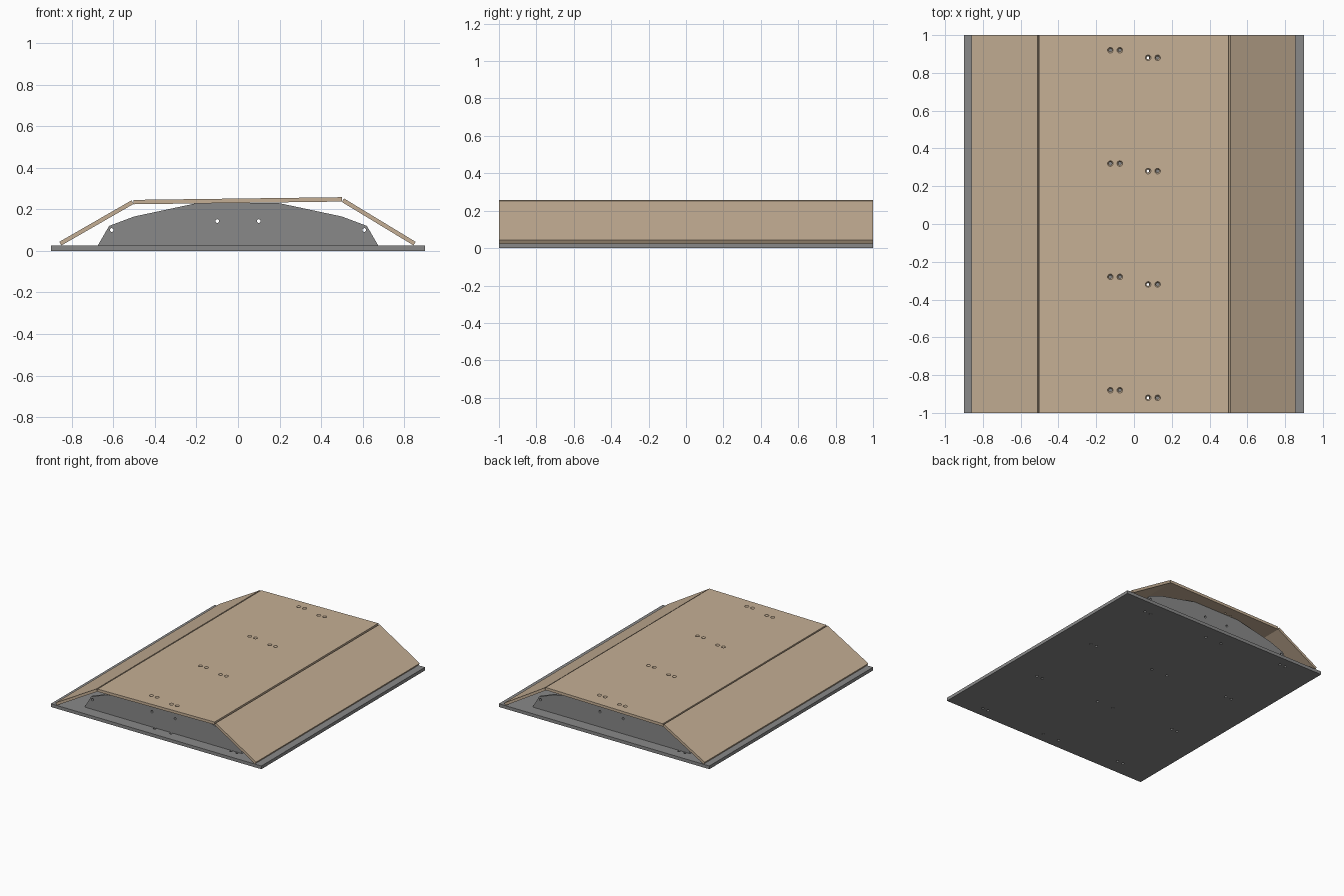
import bpy
import bmesh
import math
from mathutils import Vector

cube = bpy.data.objects.get("Cube")
if cube:
    bpy.data.objects.remove(cube, do_unlink=True)


def make_material(name, rgb):
    m = bpy.data.materials.new(name)
    m.use_nodes = True
    m.diffuse_color = (*rgb, 1)
    m.node_tree.nodes["Principled BSDF"].inputs["Base Color"].default_value = (*rgb, 1)
    return m


WOOD = make_material("tan plywood", (0.56, 0.43, 0.30))
GREY = make_material("mid grey", (0.25, 0.25, 0.25))


def finish(bm, name, mat):
    bmesh.ops.recalc_face_normals(bm, faces=bm.faces)
    mesh = bpy.data.meshes.new(name)
    bm.to_mesh(mesh)
    bm.free()
    mesh.materials.append(mat)
    ob = bpy.data.objects.new(name, mesh)
    bpy.context.collection.objects.link(ob)
    return ob


def prism(name, outline, y0, y1, mat):
    """Extrude an (x, z) outline along y."""
    bm = bmesh.new()
    face = bm.faces.new([bm.verts.new((x, y0, z)) for x, z in outline])
    ext = bmesh.ops.extrude_face_region(bm, geom=[face])
    verts = [v for v in ext["geom"] if isinstance(v, bmesh.types.BMVert)]
    bmesh.ops.translate(bm, vec=(0, y1 - y0, 0), verts=verts)
    return finish(bm, name, mat)


def drill(ob, centres, profile, axis="Z", sides=16):
    """Cut holes whose (radius, offset) profile runs along the axis."""
    bm = bmesh.new()
    for c in centres:
        rings = []
        for r, h in profile:
            ring = []
            for i in range(sides):
                a = math.tau * i / sides
                u, v = r * math.cos(a), r * math.sin(a)
                p = (u, v, h) if axis == "Z" else (u, h, v)
                ring.append(bm.verts.new(Vector(c) + Vector(p)))
            rings.append(ring)
        for lo, hi in zip(rings, rings[1:]):
            for i in range(sides):
                j = (i + 1) % sides
                bm.faces.new((lo[i], lo[j], hi[j], hi[i]))
        bm.faces.new(rings[0])
        bm.faces.new(rings[-1])
    cutter = finish(bm, "hole_cutter", ob.data.materials[0])
    cutter.hide_render = True
    mod = ob.modifiers.new("holes", "BOOLEAN")
    mod.operation = "DIFFERENCE"
    mod.solver = "EXACT"
    mod.object = cutter
    bpy.context.view_layer.objects.active = ob
    bpy.ops.object.modifier_apply(modifier=mod.name)
    bpy.data.objects.remove(cutter, do_unlink=True)


RIB_Y = [-0.9, -0.3, 0.3, 0.9]
BASE_T = 0.025

# Base plate with screw holes under every rib
base = prism("base_plate", [(-0.9, 0), (0.9, 0), (0.9, BASE_T), (-0.9, BASE_T)], -1, 1, GREY)
holes = []
for y in RIB_Y:
    holes += [(x, y - 0.02, 0) for x in (0.585, 0.635, 0.07, -0.07)]
    holes += [(x, y + 0.02, 0) for x in (-0.585, -0.635)]
drill(base, holes, [(0.01, -0.05), (0.01, 0.05)])

# Four faceted cross ribs with through holes
half = [(0.675, BASE_T), (0.62, 0.12), (0.5, 0.165), (0.2, 0.229)]
rib_outline = half + [(-x, z) for x, z in reversed(half)]
for n, y in enumerate(RIB_Y, 1):
    rib = prism(f"rib_{n}", rib_outline, y - 0.01, y + 0.01, GREY)
    drill(rib, [(-0.1, y, 0.143), (0.1, y, 0.143), (-0.608, y, 0.1), (0.608, y, 0.1)],
          [(0.009, -0.05), (0.009, 0.05)], axis="Y")

# Slightly tilted top panel with countersunk screw holes
SLOPE = 0.013


def top_z(x):
    return 0.2515 + SLOPE * x


T = 0.021
top = prism("top_panel", [(-0.502, top_z(-0.502) - T), (0.5, top_z(0.5) - T),
                          (0.5, top_z(0.5)), (-0.502, top_z(-0.502))], -1, 1, WOOD)
holes = []
for y in RIB_Y:
    holes += [(x, y + 0.02, top_z(x)) for x in (-0.125, -0.075)]
    holes += [(x, y - 0.02, top_z(x)) for x in (0.075, 0.125)]
drill(top, holes, [(0.008, -0.06), (0.008, -0.013), (0.015, -0.002), (0.015, 0.03)])

# Sloping side panels, given by outer lower and upper corners
for name, low, high in (("right_ramp_panel", (-0.86, 0.043), (-0.512, 0.243)),
                        ("left_ramp_panel", (0.855, 0.043), (0.51, 0.252))):
    a, b = Vector(low), Vector(high)
    d = (b - a).normalized()
    inward = Vector((d.y, -d.x)) if d.x > 0 else Vector((-d.y, d.x))
    inward *= 0.02
    prism(name, [a, b, b + inward, a + inward], -1, 1, WOOD)
